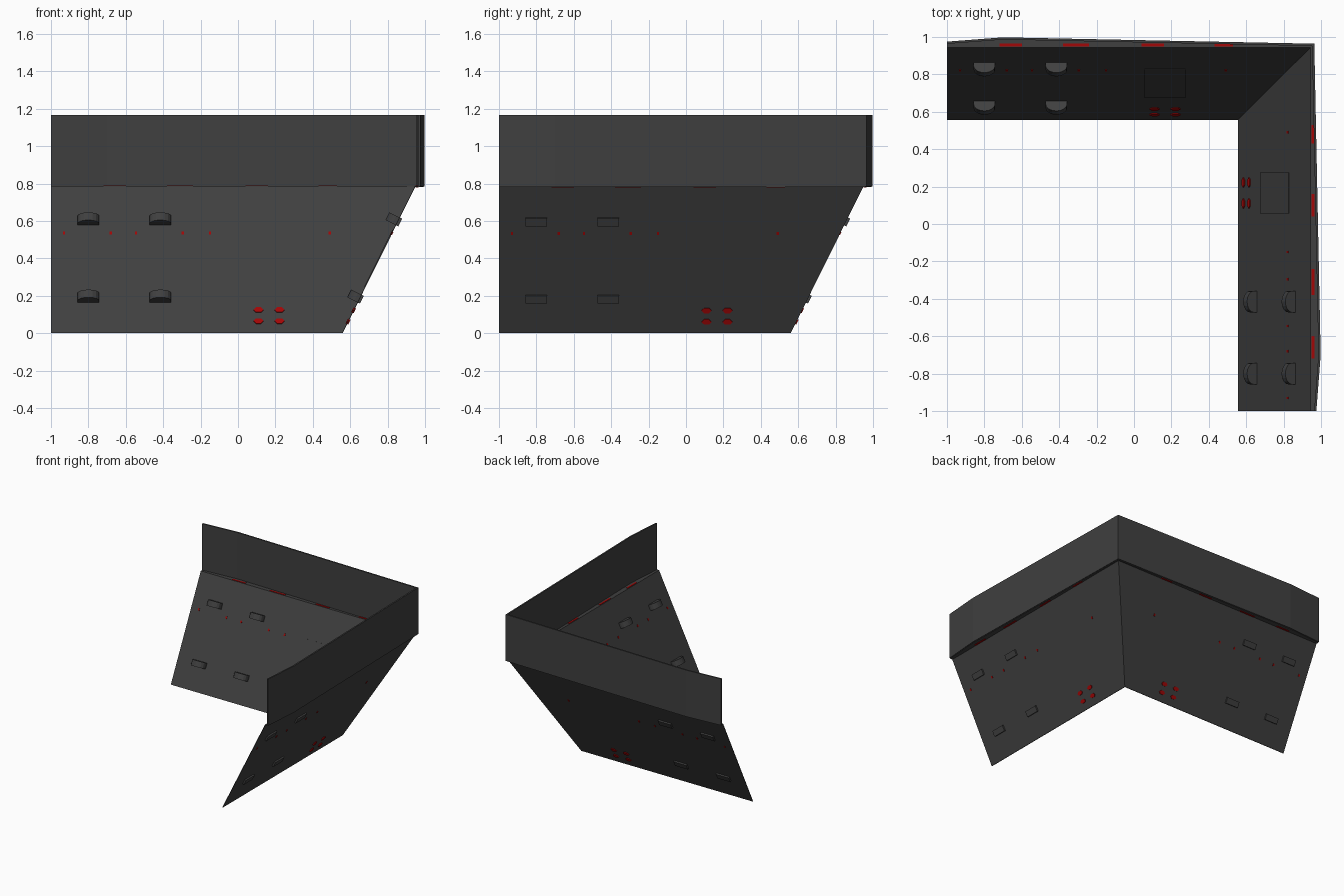
import bpy, bmesh, math
from mathutils import Vector

if "Cube" in bpy.data.objects:
    bpy.data.objects.remove(bpy.data.objects["Cube"])


def material(name, rgb):
    m = bpy.data.materials.new(name)
    m.diffuse_color = (*rgb, 1)
    m.use_nodes = True
    m.node_tree.nodes["Principled BSDF"].inputs["Base Color"].default_value = m.diffuse_color
    return m


GREY = material("dark grey", (0.05, 0.05, 0.05))
RED = material("signal red", (0.36, 0.002, 0.002))

H, LOW, HIGH, TOP = 0.785, 0.556, 0.945, 1.167
UP = Vector((0, HIGH - LOW, H)).normalized()          # along the sloped wall
IN = Vector((0, -UP.z, UP.y))                         # out of its inner face


def on_wall(x, z, n=0.0):
    """Point on the sloped back wall at height z, lifted n off the inner face."""
    return Vector((x, LOW + (HIGH - LOW) * z / H, z)) + IN * n


def prism(name, pts, vec, mat):
    """Extrude a polygon by vec; build it for the back wing and the mirrored side wing."""
    for wing in ("back", "side"):
        bm = bmesh.new()
        base = [Vector(p) for p in pts]
        if isinstance(vec, list):
            top = [Vector(p) for p in vec]
        else:
            top = [p + Vector(vec) for p in base]
        if wing == "side":                            # mirror across the x = y plane
            base = [p.yxz for p in base]
            top = [p.yxz for p in top]
        a = [bm.verts.new(p) for p in base]
        b = [bm.verts.new(p) for p in top]
        bm.faces.new(a)
        bm.faces.new(b[::-1])
        n = len(a)
        for i in range(n):
            j = (i + 1) % n
            bm.faces.new((a[j], a[i], b[i], b[j]))
        bmesh.ops.recalc_face_normals(bm, faces=bm.faces)
        me = bpy.data.meshes.new(f"{wing}_{name}")
        bm.to_mesh(me)
        bm.free()
        me.materials.append(mat)
        bpy.context.collection.objects.link(bpy.data.objects.new(me.name, me))


def wall_plate(name, x, z, w, h, n0, n1, mat):
    """Rectangular block lying on the slope; h is measured vertically."""
    corners = [(x - w / 2, z - h / 2), (x + w / 2, z - h / 2),
               (x + w / 2, z + h / 2), (x - w / 2, z + h / 2)]
    prism(name, [on_wall(*c, n0) for c in corners], IN * (n1 - n0), mat)


# Sloped walls, mitred at the corner
T = 0.004
prism("sloped_wall",
      [(-1, LOW, 0), (LOW, LOW, 0), (HIGH, HIGH, H), (-1, HIGH, H)],
      [(-1, LOW + T, 0), (LOW + T, LOW + T, 0), (HIGH + T, HIGH + T, H), (-1, HIGH + T, H)],
      GREY)

# Upright band with a slightly bulged outer face
t = 0.012
outer = [(-1, 0.975), (-0.7, 0.998), (0.964, 0.964)]
inner = [(0.964 - t, 0.964 - t), (-0.7, 0.998 - t), (-1, 0.975 - t)]
prism("upright_band", [(x, y, H) for x, y in outer + inner], (0, 0, TOP - H), GREY)

# Narrow ledge closing the gap between wall and band
prism("ledge", [(x, y, H - 0.003) for x, y in
                [(-1, HIGH), (-1, 0.97), (-0.7, 0.992), (0.958, 0.958), (HIGH, HIGH)]],
      (0, 0, 0.004), GREY)

# Red lights in the ledge, seen from above and below
for x, w in ((-0.66, 0.12), (-0.31, 0.14), (0.1, 0.12), (0.48, 0.1)):
    prism("ledge_light", [(x - w / 2, 0.95, H - 0.006), (x + w / 2, 0.95, H - 0.006),
                          (x + w / 2, 0.964, H - 0.006), (x - w / 2, 0.964, H - 0.006)],
          (0, 0, 0.01), RED)

# Half-round lugs passing through the wall
for x in (-0.80, -0.415):
    for z in (0.185, 0.598):
        prof = [on_wall(x - 0.058, z - 0.02, -0.016), on_wall(x + 0.058, z - 0.02, -0.016)]
        for i in range(9):
            a = math.pi * i / 8
            prof.append(on_wall(x + 0.058 * math.cos(a), z - 0.02,
                                0.018 + 0.042 * math.sin(a)))
        prism("lug", prof, UP * 0.046, GREY)

# Hatch panel on the inner face
wall_plate("hatch", 0.165, 0.398, 0.22, 0.305, 0, 0.004, GREY)

# Cluster of four red hexagonal studs near the foot
for x in (0.11, 0.222):
    for z in (0.063, 0.123):
        hexa = [on_wall(x + 0.027 * math.cos(k * math.pi / 3),
                        z + 0.015 * math.sin(k * math.pi / 3), -0.009) for k in range(6)]
        prism("stud", hexa, IN * 0.015, RED)

# Row of tiny red pin lights
for x in (-0.93, -0.68, -0.545, -0.295, -0.15, 0.49):
    wall_plate("pin_light", x, 0.535, 0.012, 0.016, -0.007, 0.003, RED)
